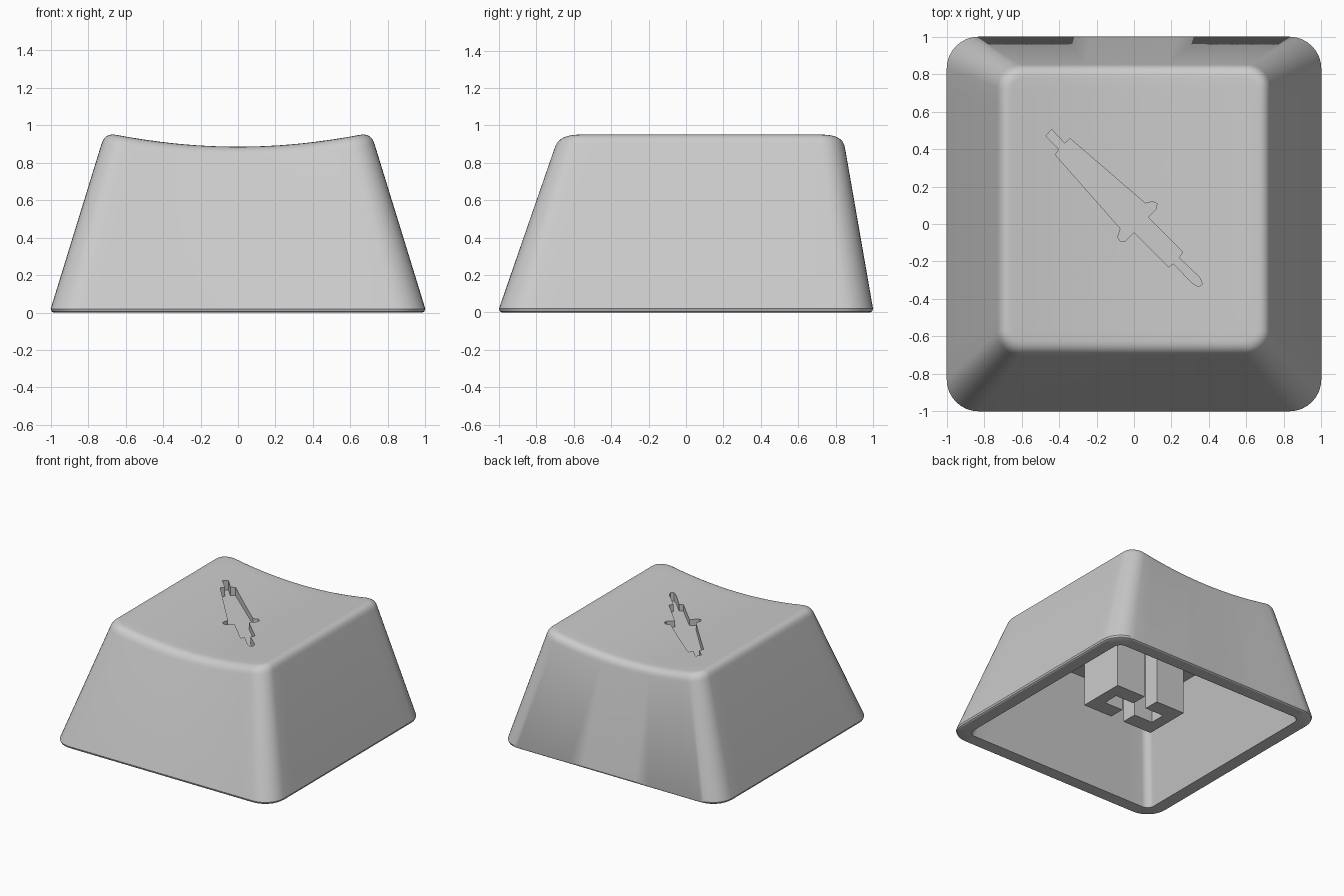
import bpy
import bmesh
from math import pi, cos, sin
from mathutils import Vector

cube = bpy.data.objects.get("Cube")
if cube:
    bpy.data.objects.remove(cube, do_unlink=True)

grey = bpy.data.materials.new("plain_grey")
grey.use_nodes = True
COLOUR = (0.6, 0.6, 0.6, 1)
grey.diffuse_color = COLOUR
grey.node_tree.nodes["Principled BSDF"].inputs["Base Color"].default_value = COLOUR


def make_object(name, bm):
    bmesh.ops.recalc_face_normals(bm, faces=bm.faces)
    mesh = bpy.data.meshes.new(name)
    bm.to_mesh(mesh)
    bm.free()
    mesh.materials.append(grey)
    obj = bpy.data.objects.new(name, mesh)
    bpy.context.collection.objects.link(obj)
    return obj


def rounded_rect(half_x, front, back, r, z=0.0, arc=8, side=14):
    """Loop of points with rounded corners and subdivided sides."""
    centres = [(half_x - r, back - r), (r - half_x, back - r),
               (r - half_x, front + r), (half_x - r, front + r)]
    corners = []
    for q, (cx, cy) in enumerate(centres):
        angles = [(q + i / arc) * pi / 2 for i in range(arc + 1)]
        corners.append([Vector((cx + r * cos(a), cy + r * sin(a), z)) for a in angles])
    loop = []
    for q, corner in enumerate(corners):
        nxt = corners[(q + 1) % 4][0]
        loop += corner + [corner[-1].lerp(nxt, i / side) for i in range(1, side)]
    return loop


def loft(name, rings):
    bm = bmesh.new()
    loops = [[bm.verts.new(p) for p in ring] for ring in rings]
    n = len(loops[0])
    for a, b in zip(loops, loops[1:]):
        for i in range(n):
            j = (i + 1) % n
            bm.faces.new((a[i], a[j], b[j], b[i]))
    bm.faces.new(loops[0])
    bm.faces.new(loops[-1])
    return make_object(name, bm)


def prism(name, outline, z0, z1):
    return loft(name, [[Vector((x, y, z)) for x, y in outline] for z in (z0, z1)])


def dish(p):
    """Lift a point onto the cylindrical scooped top."""
    return Vector((p.x, p.y, 0.885 + 0.15 * p.x ** 2))


# Hollow inside and bottom rim
rings = [
    rounded_rect(0.68, -0.66, 0.76, 0.06, 0.74),
    rounded_rect(0.885, -0.885, 0.885, 0.06, 0),
    rounded_rect(0.985, -0.985, 0.985, 0.16, 0),
    rounded_rect(0.995, -0.995, 0.995, 0.168, 0.006),
]
# Tapered outer wall, rounded over into the scooped top
base = rounded_rect(1, -1, 1, 0.17, 0.02)
FILLET = 0.06
crest = [dish(p) for p in rounded_rect(0.71, -0.682, 0.84, 0.12)]
inset = [dish(p) for p in rounded_rect(0.71 - FILLET, -0.682 + FILLET, 0.84 - FILLET, 0.06)]
wall = [b.lerp(c, 1 - FILLET / (c.z - b.z)) for b, c in zip(base, crest)]
rings.append(base)
for i in range(7):
    t = i / 6
    rings.append([w.lerp(c, t).lerp(c.lerp(s, t), t) for w, c, s in zip(wall, crest, inset)])
# Scooped top surface in shrinking loops
centre = Vector((0, 0.08, 0))
for k in (0.9, 0.75, 0.6, 0.45, 0.3, 0.15, 0.05):
    rings.append([dish(centre.lerp(p, k)) for p in inset])
cap = loft("keycap_shell", rings)

# Engraved sword recess
sword = [(-0.47, 0.47), (-0.44, 0.505), (-0.37, 0.43), (-0.34, 0.455), (0.06, 0.11),
         (0.1, 0.12), (0.122, 0.108), (0.12, 0.08), (0.075, 0.035), (0.26, -0.15),
         (0.24, -0.18), (0.35, -0.285), (0.365, -0.32), (0.345, -0.335), (0.31, -0.315),
         (0.21, -0.21), (0.185, -0.23), (0, -0.045), (-0.05, -0.095), (-0.075, -0.09),
         (-0.087, -0.07), (-0.072, -0.025), (-0.42, 0.37), (-0.4, 0.4)]
cutter = prism("sword_cutter", sword, 0.835, 1.2)
cutter.hide_render = True
cut = cap.modifiers.new("engraving", "BOOLEAN")
cut.object = cutter
cut.operation = "DIFFERENCE"
cut.solver = "EXACT"
bpy.ops.object.select_all(action="DESELECT")
bpy.context.view_layer.objects.active = cap
cap.select_set(True)
bpy.ops.object.modifier_apply(modifier=cut.name)
bpy.data.objects.remove(cutter, do_unlink=True)
bpy.ops.object.shade_smooth_by_angle(angle=pi / 6)

# Stem: two facing brackets that leave a cross-shaped socket
bracket = [(0.06, -0.195), (0.325, -0.195), (0.325, 0.195), (0.06, 0.195),
           (0.06, 0.065), (0.23, 0.065), (0.23, -0.065), (0.06, -0.065)]
for name, s in (("stem_left", 1), ("stem_right", -1)):
    prism(name, [(s * x, y) for x, y in bracket], 0.15, 0.76)
